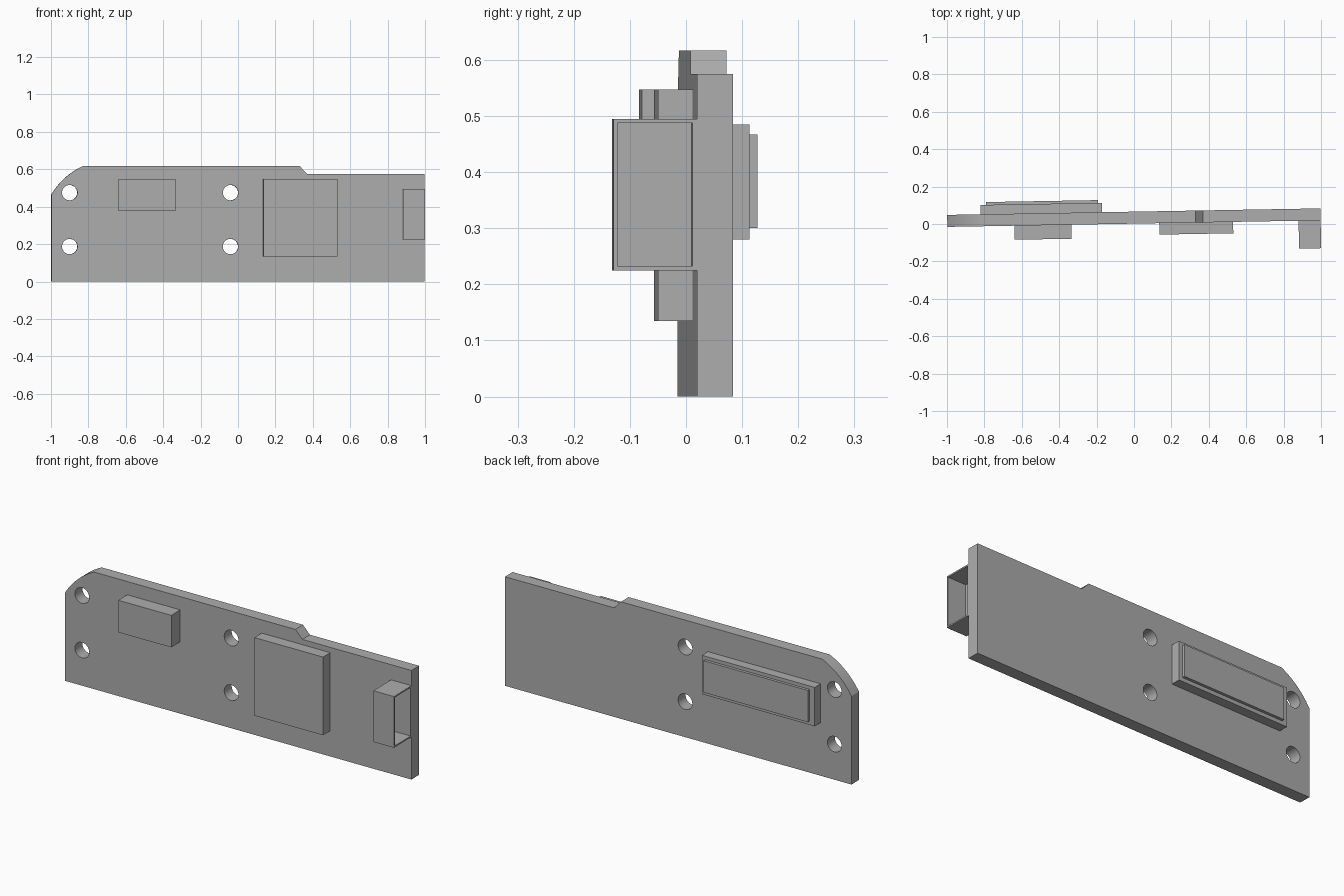
import bpy, bmesh, math
from mathutils import Matrix

cube = bpy.data.objects.get("Cube")
if cube:
    bpy.data.objects.remove(cube, do_unlink=True)

TILT = math.radians(1)       # whole assembly is turned slightly about z
FRONT, BACK = 0.002, 0.066   # board faces
END = 0.998                  # half length of the board

grey = bpy.data.materials.new("plain_grey")
grey.use_nodes = True
color = (0.42, 0.42, 0.42, 1)
grey.diffuse_color = color
grey.node_tree.nodes["Principled BSDF"].inputs["Base Color"].default_value = color


def make_object(name, bm):
    bmesh.ops.recalc_face_normals(bm, faces=bm.faces)
    mesh = bpy.data.meshes.new(name)
    bm.to_mesh(mesh)
    bm.free()
    mesh.materials.append(grey)
    ob = bpy.data.objects.new(name, mesh)
    bpy.context.collection.objects.link(ob)
    ob.rotation_euler.z = TILT
    return ob


def box_mesh(x0, x1, y0, y1, z0, z1):
    bm = bmesh.new()
    place = Matrix.Translation(((x0 + x1) / 2, (y0 + y1) / 2, (z0 + z1) / 2))
    size = Matrix.Diagonal((x1 - x0, y1 - y0, z1 - z0, 1))
    bmesh.ops.create_cube(bm, size=1, matrix=place @ size)
    return bm


# Board outline with a rounded upper corner and a step in the top edge
outline = [(-END, 0), (END, 0), (END, 0.575), (0.37, 0.575), (0.33, 0.617)]
ax, az, bx, bz = -0.83, 0.617, -END, 0.465
for i in range(13):
    t = i / 12
    bulge = 0.068 * t * (1 - t)
    outline.append((ax + (bx - ax) * t - 0.67 * bulge, az + (bz - az) * t + 0.74 * bulge))
bm = bmesh.new()
face = bm.faces.new([bm.verts.new((x, FRONT, z)) for x, z in outline])
side = bmesh.ops.extrude_face_region(bm, geom=[face])["geom"]
bmesh.ops.translate(bm, vec=(0, BACK - FRONT, 0),
                    verts=[v for v in side if isinstance(v, bmesh.types.BMVert)])
board = make_object("circuit_board", bm)

# Four mounting holes
bm = bmesh.new()
for x in (-0.9, -0.04):
    for z in (0.187, 0.475):
        bmesh.ops.create_cone(
            bm, cap_ends=True, segments=32, radius1=0.041, radius2=0.041, depth=0.4,
            matrix=Matrix.Translation((x, 0, z)) @ Matrix.Rotation(math.pi / 2, 4, "X"))
cutter = make_object("hole_cutter", bm)
cutter.hide_render = True
holes = board.modifiers.new("holes", "BOOLEAN")
holes.object = cutter
holes.operation = "DIFFERENCE"
holes.solver = "EXACT"
bpy.context.view_layer.objects.active = board
board.select_set(True)
bpy.ops.object.modifier_apply(modifier="holes")
bpy.data.objects.remove(cutter, do_unlink=True)
bpy.ops.object.shade_smooth_by_angle(angle=math.radians(25))

# Chips on the front, stepped display on the back
make_object("small_chip", box_mesh(-0.64, -0.335, FRONT - 0.075, FRONT, 0.378, 0.547))
make_object("large_chip", box_mesh(0.135, 0.53, FRONT - 0.061, FRONT, 0.135, 0.547))
make_object("display_base", box_mesh(-0.82, -0.17, BACK, BACK + 0.05, 0.28, 0.485))
make_object("display_panel", box_mesh(-0.79, -0.19, BACK + 0.05, BACK + 0.065, 0.30, 0.467))

# Hollow connector, open at the end of the board
bm = box_mesh(0.88, END, FRONT - 0.149, FRONT, 0.225, 0.495)
bm.normal_update()
mouth = max(bm.faces, key=lambda f: f.calc_center_median().x)
bmesh.ops.inset_region(bm, faces=[mouth], thickness=0.0105)
inner = bmesh.ops.extrude_discrete_faces(bm, faces=[mouth])["faces"][0]
bmesh.ops.translate(bm, vec=(-0.107, 0, 0), verts=inner.verts)
make_object("connector_shell", bm)
